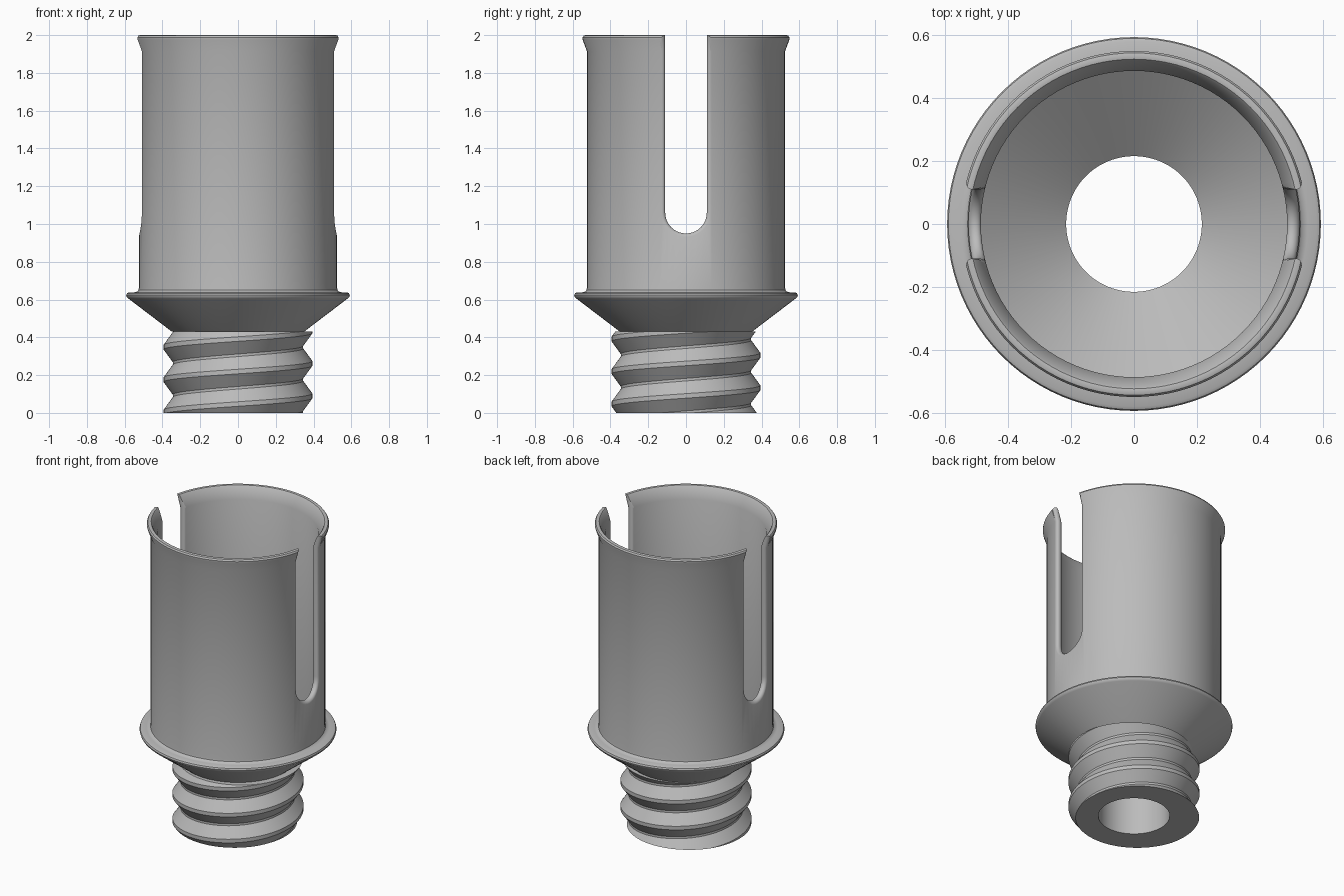
import bpy, bmesh
from math import sin, cos, pi, sqrt

if "Cube" in bpy.data.objects:
    bpy.data.objects.remove(bpy.data.objects["Cube"], do_unlink=True)

SEGMENTS = 96
BORE = 0.215
NECK_TOP = 0.43

grey = bpy.data.materials.new("plain_grey")
grey.use_nodes = True
grey.diffuse_color = (0.5, 0.5, 0.5, 1)
grey.node_tree.nodes["Principled BSDF"].inputs["Base Color"].default_value = (0.5, 0.5, 0.5, 1)


def loft(name, sections, capped=False):
    """Skin a run of closed cross-sections into a mesh object."""
    bm = bmesh.new()
    rings = [[bm.verts.new(p) for p in s] for s in sections]
    for a, b in zip(rings, rings[1:]):
        for i in range(len(a)):
            j = (i + 1) % len(a)
            bm.faces.new((a[i], a[j], b[j], b[i]))
    if capped:
        bm.faces.new(rings[0])
        bm.faces.new(rings[-1])
    bmesh.ops.remove_doubles(bm, verts=bm.verts, dist=1e-5)
    bmesh.ops.dissolve_degenerate(bm, edges=bm.edges, dist=1e-5)
    bmesh.ops.recalc_face_normals(bm, faces=bm.faces)
    mesh = bpy.data.meshes.new(name)
    bm.to_mesh(mesh)
    bm.free()
    mesh.materials.append(grey)
    obj = bpy.data.objects.new(name, mesh)
    bpy.context.collection.objects.link(obj)
    return obj


def revolve(name, profile_at):
    """Sweep a (radius, z) profile, which may vary with the turn, round z."""
    sections = []
    for i in range(SEGMENTS + 1):
        a = 2 * pi * i / SEGMENTS
        sections.append([(r * cos(a), r * sin(a), z) for r, z in profile_at(i / SEGMENTS)])
    return loft(name, sections)


def select_only(obj):
    bpy.ops.object.select_all(action="DESELECT")
    obj.select_set(True)
    bpy.context.view_layer.objects.active = obj


# Cup: funnel, rounded flange, straight wall and flared rim
cup_profile = [
    (BORE, NECK_TOP), (0.35, NECK_TOP), (0.58, 0.605), (0.589, 0.613), (0.592, 0.623),
    (0.588, 0.633), (0.578, 0.638), (0.55, 0.638), (0.535, 0.642), (0.527, 0.65),
    (0.525, 0.662), (0.525, 1.915), (0.547, 1.975), (0.548, 1.987), (0.542, 1.997),
    (0.532, 2.0), (0.522, 1.998), (0.515, 1.99), (0.485, 1.92), (0.485, 0.645),
]
cup = revolve("cup", lambda turn: cup_profile)

# Slots: U-shaped cutters that widen at both wall faces to round the edges
FILLET = [(0.44, 0.02), (0.484, 0.014), (0.487, 0.006), (0.492, 0.002), (0.498, 0),
          (0.506, 0), (0.514, 0.003), (0.521, 0.009), (0.526, 0.02), (0.6, 0.03)]


def slot_section(side, radius, grow):
    half = 0.11 + grow
    outline = [(half, z) for z in (2.1, 2.0, 1.915)]
    outline += [(half * cos(pi * k / 20), 1.06 - half * sin(pi * k / 20)) for k in range(21)]
    outline += [(-half, z) for z in (1.915, 2.0, 2.1)]
    points = []
    for y, z in outline:
        r = radius + 0.27 * max(0, z - 1.915)
        points.append((side * sqrt(r * r - y * y), y, z))
    return points


for side in (1, -1):
    cutter = loft("slot_cutter", [slot_section(side, r, g) for r, g in FILLET], capped=True)
    cutter.hide_render = True
    select_only(cup)
    cut = cup.modifiers.new("slot", "BOOLEAN")
    cut.operation = "DIFFERENCE"
    cut.solver = "EXACT"
    cut.object = cutter
    bpy.ops.object.modifier_apply(modifier=cut.name)
    bpy.data.objects.remove(cutter, do_unlink=True)

# Threaded neck: single-start helical ridge round a straight bore
PITCH, FIRST_CREST = 0.172, 0.09
ROOT_R, CREST_R = 0.345, 0.394
CREST_FLAT, ROOT_FLAT = 0.07, 0.46


def thread_radius(z, turn):
    u = ((z - FIRST_CREST) / PITCH - turn) % 1
    d = min(u, 1 - u)
    t = (d - CREST_FLAT) / (ROOT_FLAT - CREST_FLAT)
    return CREST_R + (ROOT_R - CREST_R) * min(1, max(0, t))


def neck_profile(turn):
    points = [(BORE, 0)]
    for k in range(-3, 4):
        for u in (-CREST_FLAT, CREST_FLAT, ROOT_FLAT, 1 - ROOT_FLAT):
            z = FIRST_CREST + PITCH * (k + u + turn)
            z = min(NECK_TOP, max(0, z))
            points.append((thread_radius(z, turn), z))
    return points + [(BORE, NECK_TOP)]


neck = revolve("threaded_neck", neck_profile)

for obj in (cup, neck):
    select_only(obj)
    bpy.ops.object.shade_smooth_by_angle(angle=0.6)
